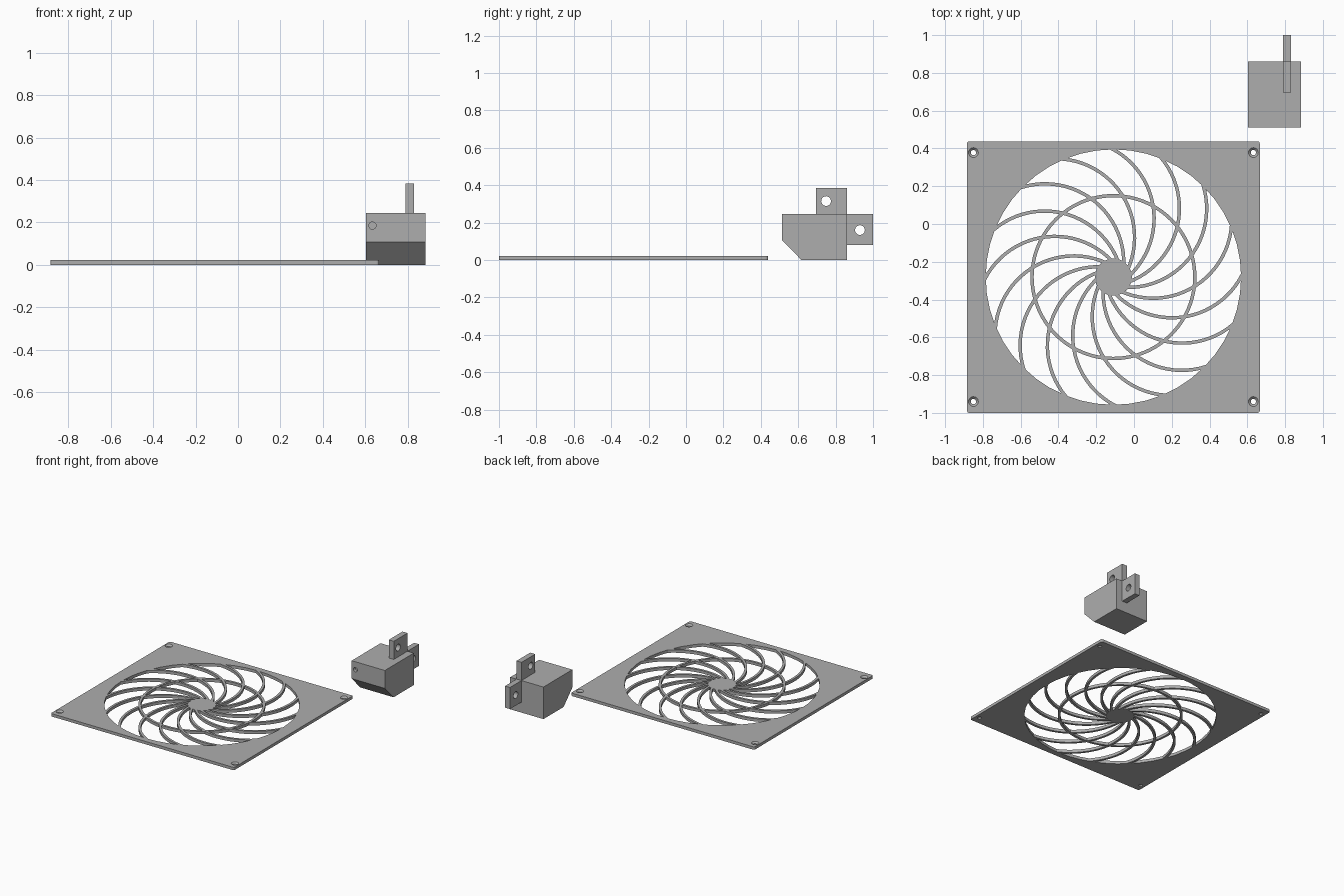
import bpy, bmesh, math
from mathutils import Vector, Matrix

if "Cube" in bpy.data.objects:
    bpy.data.objects.remove(bpy.data.objects["Cube"])

T = 0.022                       # grille thickness
CX, CY = -0.109, -0.281         # grille centre
HOLE_R, RING_R, HUB_R = 0.676, 0.431, 0.098

grey = bpy.data.materials.new("plain_grey")
grey.diffuse_color = (0.42, 0.42, 0.42, 1)
grey.use_nodes = True
grey.node_tree.nodes["Principled BSDF"].inputs["Base Color"].default_value = grey.diffuse_color


def finish(name, bm):
    bmesh.ops.recalc_face_normals(bm, faces=bm.faces)
    me = bpy.data.meshes.new(name)
    bm.to_mesh(me)
    bm.free()
    me.materials.append(grey)
    ob = bpy.data.objects.new(name, me)
    bpy.context.collection.objects.link(ob)
    return ob


def prism(name, pts, direction):
    """Extrude a closed 3D outline along a direction."""
    bm = bmesh.new()
    face = bm.faces.new([bm.verts.new(p) for p in pts])
    new = bmesh.ops.extrude_face_region(bm, geom=[face])["geom"]
    bmesh.ops.translate(bm, vec=Vector(direction),
                        verts=[g for g in new if isinstance(g, bmesh.types.BMVert)])
    return finish(name, bm)


def box(name, x, y, z):
    pts = [(x[0], y[0], z[0]), (x[1], y[0], z[0]), (x[1], y[1], z[0]), (x[0], y[1], z[0])]
    return prism(name, pts, (0, 0, z[1] - z[0]))


def cylinder(name, centre, r1, depth, axis="Z", r2=None, n=32):
    bm = bmesh.new()
    rot = {"X": Matrix.Rotation(math.pi / 2, 4, "Y"),
           "Y": Matrix.Rotation(math.pi / 2, 4, "X"), "Z": Matrix()}[axis]
    bmesh.ops.create_cone(bm, cap_ends=True, segments=n, radius1=r1,
                          radius2=r1 if r2 is None else r2, depth=depth,
                          matrix=Matrix.Translation(centre) @ rot)
    return finish(name, bm)


def cut(ob, cutter):
    cutter.hide_render = True
    mod = ob.modifiers.new("cut", "BOOLEAN")
    mod.operation, mod.solver, mod.object = "DIFFERENCE", "EXACT", cutter
    bpy.context.view_layer.objects.active = ob
    bpy.ops.object.modifier_apply(modifier=mod.name)
    bpy.data.objects.remove(cutter)


def strip(bm, path_in, path_out, closed=False):
    """Rectangular bar between two matching plan outlines."""
    rows = [[bm.verts.new((p[0], p[1], z)) for p, z in ((a, 0), (b, 0), (b, T), (a, T))]
            for a, b in zip(path_in, path_out)]
    n = len(rows)
    for i in range(n if closed else n - 1):
        a, b = rows[i], rows[(i + 1) % n]
        for k in range(4):
            bm.faces.new((a[k], a[(k + 1) % 4], b[(k + 1) % 4], b[k]))
    if not closed:
        bm.faces.new(rows[0])
        bm.faces.new(rows[-1][::-1])


def arc(cx, cy, r, a0, a1, n):
    return [(cx + r * math.cos(a0 + (a1 - a0) * i / n),
             cy + r * math.sin(a0 + (a1 - a0) * i / n)) for i in range(n + 1)]


# square frame with small rounded corners
hx, hy, cr = 0.775, 0.719, 0.012
outline = []
for k, (sx, sy) in enumerate(((1, 1), (-1, 1), (-1, -1), (1, -1))):
    outline += arc(CX + sx * (hx - cr), CY + sy * (hy - cr), cr,
                   k * math.pi / 2, (k + 1) * math.pi / 2, 4)
frame = prism("grille_frame", [(x, y, 0) for x, y in outline], (0, 0, T))
cut(frame, cylinder("opening_cutter", (CX, CY, T / 2), HOLE_R, 0.2, n=48))

# countersunk screw holes in the corners
for sx in (-1, 1):
    for sy in (-1, 1):
        x, y = CX + sx * 0.741, CY + sy * 0.659
        cut(frame, cylinder("screw_cutter", (x, y, 0), 0.014, 0.2, n=24))
        cut(frame, cylinder("countersink_cutter", (x, y, T - 0.006), 0.013, 0.014,
                            r2=0.027, n=24))

# hub and middle ring
cylinder("grille_hub", (CX, CY, T / 2), HUB_R, T, n=40)
bm = bmesh.new()
strip(bm, arc(CX, CY, RING_R - 0.009, 0, 2 * math.pi, 96)[:-1],
      arc(CX, CY, RING_R + 0.009, 0, 2 * math.pi, 96)[:-1], closed=True)
finish("grille_ring", bm)

# sixteen swirling spokes, each a circular arc from hub to frame
bm = bmesh.new()
for i in range(16):
    turn = i * math.pi / 8
    c = turn + math.radians(33)
    ax, ay = CX + 0.37 * math.cos(c), CY + 0.37 * math.sin(c)
    a0, a1 = turn + math.radians(-27), turn + math.radians(-142)
    strip(bm, arc(ax, ay, 0.408, a0, a1, 24), arc(ax, ay, 0.426, a0, a1, 24))
finish("grille_spokes", bm)

# bracket block with sloped lower front
X0, X1, Y0, Y1, H = 0.603, 0.884, 0.512, 0.861, 0.245
profile = [(Y0, 0.108), (0.617, 0), (Y1, 0), (Y1, H), (Y0, H)]
block = prism("bracket_block", [(X0, y, z) for y, z in profile], (X1 - X0, 0, 0))
cut(block, box("corner_cutter", (X0 - 0.05, 0.673), (Y0 - 0.05, 0.535), (0.121, H + 0.05)))

# small drilled plate set flush in the front corner
plate = box("front_plate", (X0, 0.673), (Y0, 0.535), (0.121, H))
cut(plate, cylinder("plate_hole_cutter", (0.634, 0.52, 0.185), 0.017, 0.2, "Y", n=24))

# drilled lugs on the top and the back
for name, ys, zs, hole in (("top_lug", (0.695, Y1), (H, 0.384), (0.749, 0.315)),
                           ("back_lug", (Y1, 1.0), (0.08, H), (0.930, 0.160))):
    lug = box(name, (0.789, 0.831), ys, zs)
    cut(lug, cylinder("lug_hole_cutter", (0.81, *hole), 0.026, 0.2, "X"))
